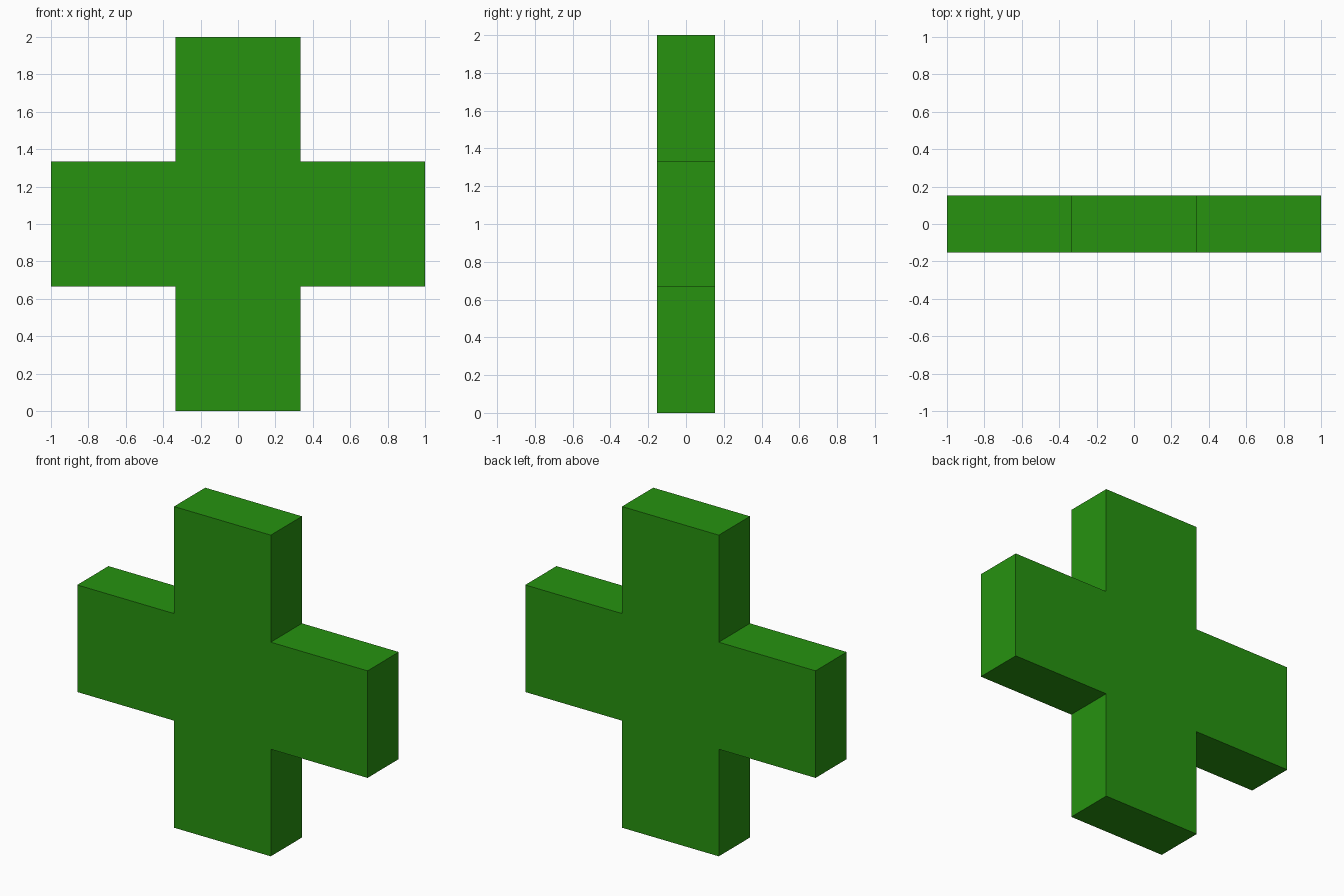
import bpy
import bmesh
from mathutils import Matrix, Vector

if "Cube" in bpy.data.objects:
    bpy.data.objects.remove(bpy.data.objects["Cube"])

ARM = 1 / 3        # half width of each arm
REACH = 1.0        # centre to arm tip
DEPTH = 0.307      # front to back thickness

# Cross outline: one arm's three corners, turned four times
corners = [(ARM, ARM), (ARM, REACH), (-ARM, REACH)]
outline = []
for turn in range(4):
    rot = Matrix.Rotation(turn * 1.5707963267948966, 2)
    outline += [rot @ Vector(c) for c in corners]

# Front face, extruded back to a solid slab
bm = bmesh.new()
face = bm.faces.new([bm.verts.new((p.x, -DEPTH / 2, p.y + REACH)) for p in outline])
extruded = bmesh.ops.extrude_face_region(bm, geom=[face], use_keep_orig=True)
back = [g for g in extruded["geom"] if isinstance(g, bmesh.types.BMVert)]
bmesh.ops.translate(bm, verts=back, vec=(0, DEPTH, 0))
bmesh.ops.recalc_face_normals(bm, faces=bm.faces)

mesh = bpy.data.meshes.new("plus_cross")
bm.to_mesh(mesh)
bm.free()
cross = bpy.data.objects.new("plus_cross", mesh)
bpy.context.collection.objects.link(cross)

# Green finish
green = bpy.data.materials.new("green")
green.diffuse_color = (0.02, 0.29, 0.005, 1)
green.use_nodes = True
green.node_tree.nodes["Principled BSDF"].inputs["Base Color"].default_value = green.diffuse_color
mesh.materials.append(green)
